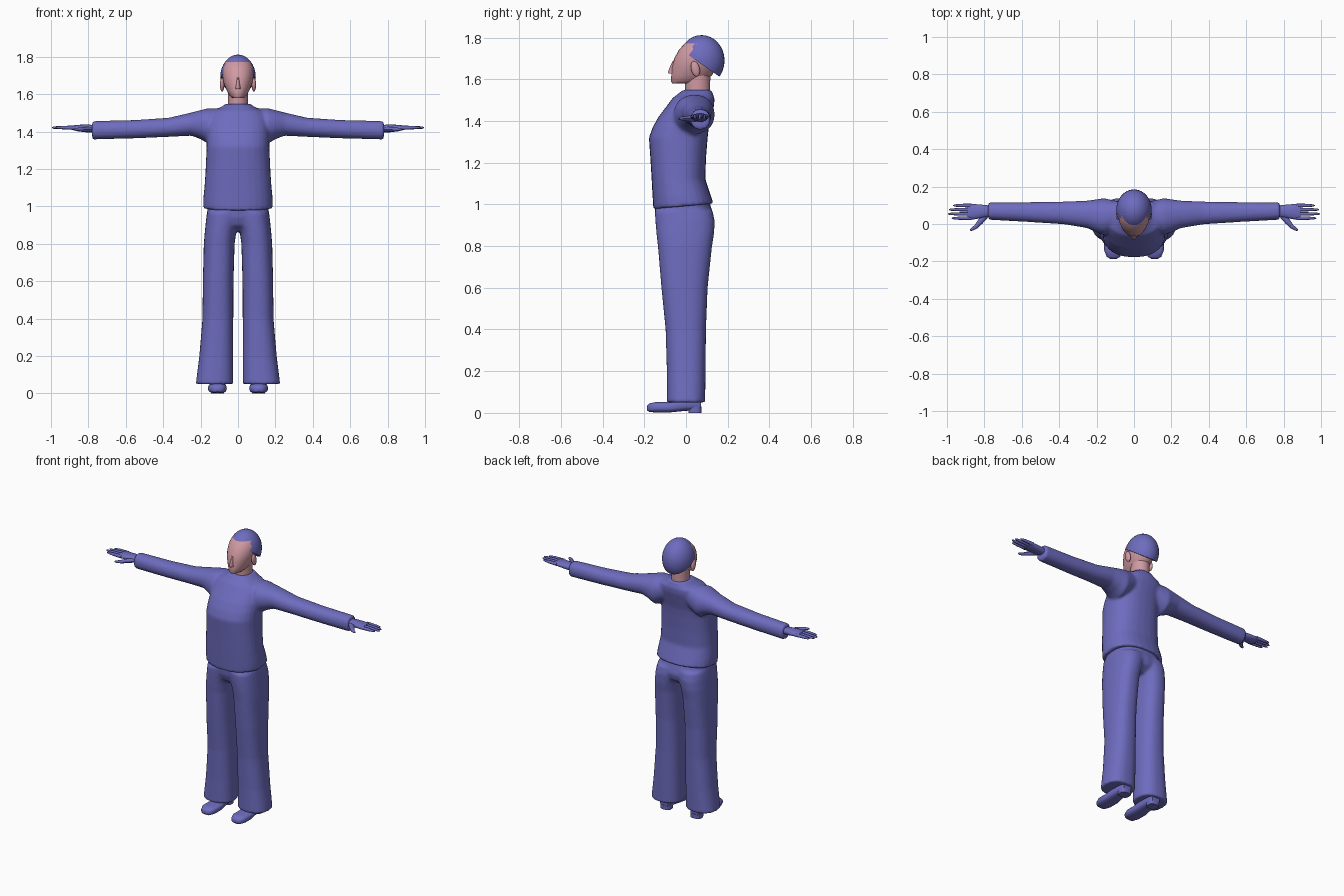
import bpy, bmesh, math
from mathutils import Vector, Matrix

if "Cube" in bpy.data.objects:
    bpy.data.objects.remove(bpy.data.objects["Cube"])


def material(name, rgb):
    m = bpy.data.materials.new(name)
    m.diffuse_color = (*rgb, 1)
    m.use_nodes = True
    m.node_tree.nodes["Principled BSDF"].inputs["Base Color"].default_value = m.diffuse_color
    return m


BLUE = material("blue_cloth", (0.155, 0.15, 0.52))
SKIN = material("pink_skin", (0.63, 0.32, 0.36))


def oval(centre, u, v, n=2.0, count=28):
    """Rounded section around a centre, spanned by half-axes u and v."""
    pts = []
    for i in range(count):
        t = 2 * math.pi * i / count
        c, s = math.cos(t), math.sin(t)
        a = math.copysign(abs(c) ** (2 / n), c)
        b = math.copysign(abs(s) ** (2 / n), s)
        pts.append(Vector(centre) + Vector(u) * a + Vector(v) * b)
    return pts


def loft(bm, rings):
    """Closed skin through a list of sections."""
    vs = [[bm.verts.new(p) for p in r] for r in rings]
    k = len(vs[0])
    for a, b in zip(vs, vs[1:]):
        for i in range(k):
            bm.faces.new((a[i], a[(i + 1) % k], b[(i + 1) % k], b[i]))
    bm.faces.new(vs[0])
    bm.faces.new(vs[-1])


def upright(rows, n=2.3):
    """Rows of z, x0, x1, y0, y1, tilt -> horizontal sections."""
    return [oval(((a + b) / 2, (c + d) / 2, z + t * (c + d) / 2),
                 ((b - a) / 2, 0, 0), (0, (d - c) / 2, t * (d - c) / 2), n)
            for z, a, b, c, d, t in rows]


def sideways(rows, s, n=2.2, count=28):
    """Rows of x, y0, y1, z0, z1 -> sections along x on side s."""
    return [oval((s * x, (a + b) / 2, (c + d) / 2),
                 (0, (b - a) / 2, 0), (0, 0, (d - c) / 2), n, count)
            for x, a, b, c, d in rows]


def finish(bm, name, mat, angle=50, fuse=0):
    bmesh.ops.recalc_face_normals(bm, faces=bm.faces[:])
    me = bpy.data.meshes.new(name)
    bm.to_mesh(me)
    bm.free()
    me.materials.append(mat)
    ob = bpy.data.objects.new(name, me)
    bpy.context.collection.objects.link(ob)
    if fuse:
        r = ob.modifiers.new("fuse", 'REMESH')
        r.mode, r.voxel_size, r.use_smooth_shade = 'VOXEL', fuse, True
        sm = ob.modifiers.new("soften", 'SMOOTH')
        sm.factor, sm.iterations = 0.5, 5
    else:
        bpy.ops.object.select_all(action='DESELECT')
        ob.select_set(True)
        bpy.context.view_layer.objects.active = ob
        bpy.ops.object.shade_smooth_by_angle(angle=math.radians(angle))
    return ob


def ball(bm, centre, radii, rot=None, seg=24):
    m = Matrix.Translation(centre) @ (rot or Matrix()) @ Matrix.Diagonal((*radii, 1))
    bmesh.ops.create_uvsphere(bm, u_segments=seg, v_segments=seg // 2, radius=1, matrix=m)


# Shirt: torso and both sleeves fused into one skin
bm = bmesh.new()
torso = [(0.992, .187, -.157, .132, .09), (1.04, .186, -.16, .118, .05),
         (1.12, .178, -.165, .093, 0), (1.22, .172, -.171, .096, 0),
         (1.32, .168, -.178, .104, 0), (1.37, .167, -.16, .11, 0),
         (1.42, .165, -.132, .122, 0), (1.475, .16, -.09, .135, 0),
         (1.51, .14, -.065, .137, 0), (1.525, .1, -.045, .13, 0),
         (1.548, .066, -.016, .124, 0)]
loft(bm, upright([(z, -x, x, a, b, t) for z, x, a, b, t in torso], 2.4))
sleeve = [(.08, -.02, .12, 1.39, 1.525), (.16, -.06, .138, 1.335, 1.525),
          (.2, -.045, .132, 1.36, 1.515), (.25, -.022, .125, 1.378, 1.502),
          (.37, -.002, .12, 1.372, 1.474), (.55, .01, .117, 1.364, 1.462),
          (.78, .023, .116, 1.358, 1.456)]
for s in (1, -1):
    loft(bm, sideways(sleeve, s))
finish(bm, "shirt", BLUE, fuse=0.009)

# Trousers: hips and two flared legs
bm = bmesh.new()
hips = [(.865, .05, -.085, .08), (.9, .12, -.13, .125),
        (.94, .165, -.146, .135), (1.02, .162, -.152, .11)]
loft(bm, upright([(z, -x, x, a, b, 0) for z, x, a, b in hips], 2.4))
leg = [(.05, .025, .226, -.092, .092), (.2, .025, .207, -.092, .094),
       (.4, .025, .19, -.098, .096), (.6, .024, .188, -.118, .104),
       (.8, .018, .183, -.135, .125), (.86, .01, .178, -.142, .135),
       (.92, -.01, .172, -.147, .138), (.97, -.03, .166, -.15, .128)]
for s in (1, -1):
    loft(bm, upright([(z, s * a, s * b, c, d, 0) for z, a, b, c, d in leg], 2.4))
finish(bm, "trousers", BLUE, fuse=0.009)

# Shoes: low rounded upper with a separate heel
for s, side in ((1, "left"), (-1, "right")):
    bm = bmesh.new()
    shoe = [(-.186, .018, .012, .035), (-.175, .036, .004, .046),
            (-.14, .05, .002, .053), (-.08, .05, .002, .052),
            (0, .042, .01, .07), (.05, .038, .012, .075), (.072, .028, .015, .07)]
    loft(bm, [oval((s * .11, y, (a + b) / 2), (w, 0, 0), (0, 0, (b - a) / 2), 2.8)
              for y, w, a, b in shoe])
    loft(bm, upright([(0, s * .075, s * .145, .012, .074, 0),
                      (.03, s * .073, s * .147, .01, .075, 0)], 3))
    finish(bm, side + "_shoe", BLUE)

# Hands: flat palm, four fingers and a thumb
for s, side in ((1, "left"), (-1, "right")):
    bm = bmesh.new()
    palm = [(.76, .042, .098, 1.395, 1.435), (.81, .033, .103, 1.396, 1.438),
            (.86, .024, .107, 1.402, 1.436), (.89, .026, .106, 1.41, 1.432)]
    loft(bm, sideways(palm, s, count=16))
    for y, tip in ((.031, .975), (.054, .995), (.077, .99), (.099, .968)):
        finger = [(.87, y - .01, y + .01, 1.409, 1.432),
                  (.93, y - .009, y + .009, 1.412, 1.431),
                  (tip - .01, y - .006, y + .006, 1.415, 1.428),
                  (tip, y - .002, y + .002, 1.419, 1.424)]
        loft(bm, sideways(finger, s, count=8))
    thumb = [(.79, .05, .016), (.82, .015, .015), (.845, -.015, .011),
             (.868, -.03, .008), (.875, -.034, .003)]
    loft(bm, [oval((s * x, y, 1.412), (s * r * .75, r * .75, 0), (0, 0, r * .9), 2, 8)
              for x, y, r in thumb])
    finish(bm, side + "_hand", BLUE)

# Head with neck, nose and ears
bm = bmesh.new()
neck = [(1.5, .056, .0, .118), (1.56, .053, -.006, .115), (1.64, .055, -.005, .118)]
loft(bm, upright([(z, -x, x, a, b, 0) for z, x, a, b in neck], 2))
face = [(1.58, .03, -.066, .05), (1.592, .045, -.073, .09), (1.62, .061, -.07, .125),
        (1.66, .077, -.067, .148), (1.7, .084, -.056, .165), (1.74, .083, -.035, .168),
        (1.77, .07, -.008, .15), (1.79, .05, .02, .125)]
loft(bm, upright([(z, -x, x, a, b, 0) for z, x, a, b in face], 2.1))
nose = [(1.628, .014, -.083), (1.636, .013, -.086), (1.66, .009, -.077), (1.69, .006, -.062)]
loft(bm, upright([(z, -x, x, y, -.04, 0) for z, x, y in nose], 2))
for s in (1, -1):
    ball(bm, (s * .085, .045, 1.65), (.012, .021, .038), Matrix.Rotation(.25, 4, 'X'), 16)
finish(bm, "head", SKIN)

# Cap: dome cut off by a plane that drops toward the back
bm = bmesh.new()
ball(bm, (0, .075, 1.69), (.095, .11, .122), seg=32)
geom = bm.verts[:] + bm.edges[:] + bm.faces[:]
cut = bmesh.ops.bisect_plane(bm, geom=geom, plane_co=(0, -.03, 1.745),
                             plane_no=(0, .125, .18), clear_inner=True)
rim = [e for e in cut["geom_cut"] if isinstance(e, bmesh.types.BMEdge)]
bmesh.ops.contextual_create(bm, geom=rim)
finish(bm, "cap", BLUE)
